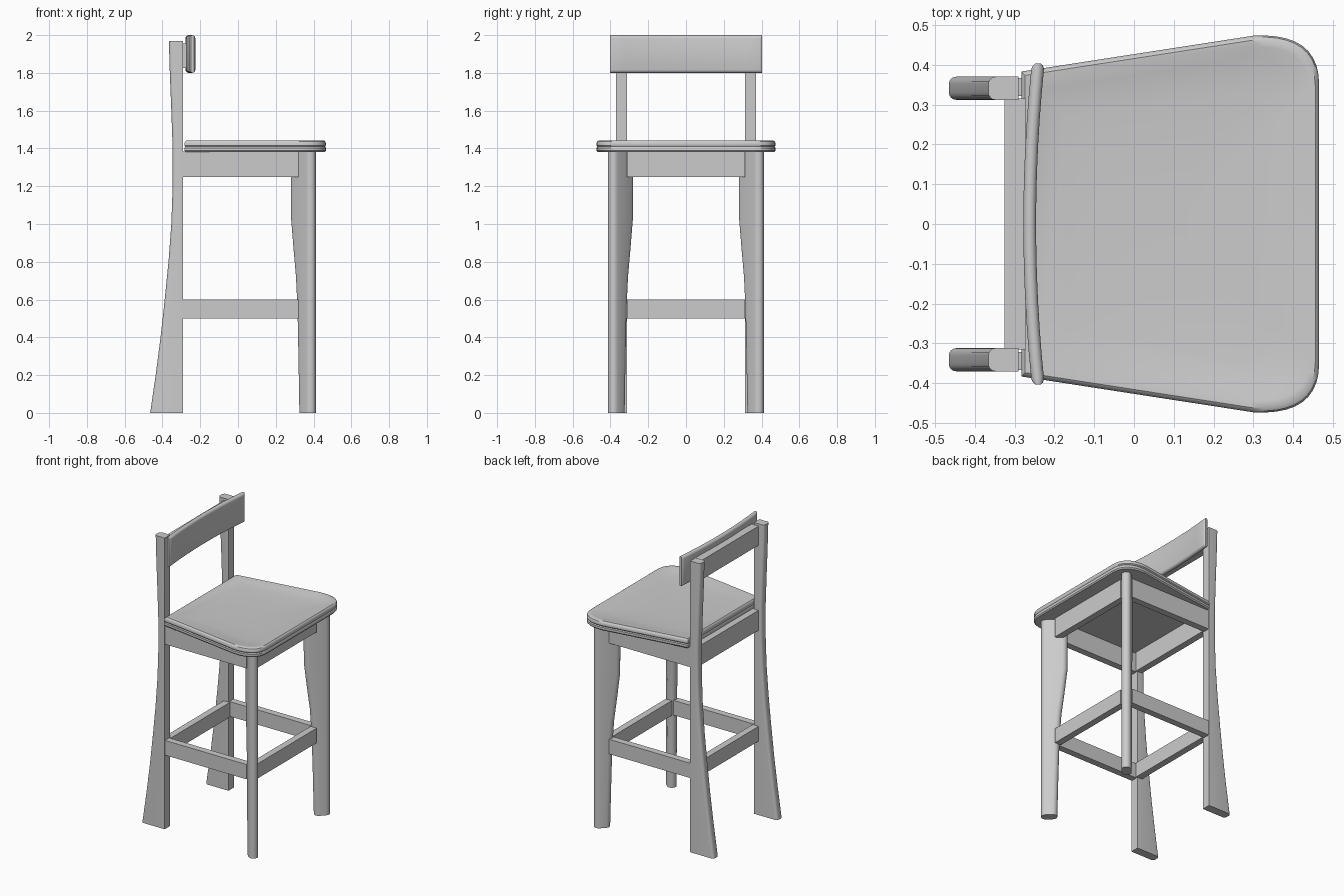
import bpy, bmesh
from math import cos, sin, pi, sqrt, radians

if "Cube" in bpy.data.objects:
    bpy.data.objects.remove(bpy.data.objects["Cube"], do_unlink=True)

grey = bpy.data.materials.new("plain_grey")
grey.use_nodes = True
COLOUR = (0.6, 0.6, 0.6, 1)
grey.diffuse_color = COLOUR
grey.node_tree.nodes["Principled BSDF"].inputs["Base Color"].default_value = COLOUR


def finish(name, bm, smooth=True):
    bmesh.ops.recalc_face_normals(bm, faces=bm.faces)
    mesh = bpy.data.meshes.new(name)
    bm.to_mesh(mesh)
    bm.free()
    mesh.materials.append(grey)
    obj = bpy.data.objects.new(name, mesh)
    bpy.context.collection.objects.link(obj)
    if smooth:
        bpy.ops.object.select_all(action="DESELECT")
        obj.select_set(True)
        bpy.context.view_layer.objects.active = obj
        bpy.ops.object.shade_smooth_by_angle(angle=radians(35))
    return obj


def loft(name, sections):
    """Skin closed sections that share a point count, and cap both ends."""
    bm = bmesh.new()
    rings = [[bm.verts.new(p) for p in s] for s in sections]
    n = len(rings[0])
    for a, b in zip(rings, rings[1:]):
        for i in range(n):
            j = (i + 1) % n
            bm.faces.new((a[i], a[j], b[j], b[i]))
    bm.faces.new(rings[0])
    bm.faces.new(rings[-1])
    return finish(name, bm)


def box(name, x, y, z):
    bm = bmesh.new()
    bmesh.ops.create_cube(bm, size=1)
    for v in bm.verts:
        v.co = [lo + (c + 0.5) * (hi - lo) for c, (lo, hi) in zip(v.co, (x, y, z))]
    return finish(name, bm, False)


def curve_at(table, z):
    """Linear reading of a (height, value) table."""
    for (z0, v0), (z1, v1) in zip(table, table[1:]):
        if z <= z1:
            return v0 + (v1 - v0) * (z - z0) / (z1 - z0)
    return table[-1][1]


# Front legs: flattened round sections set diagonally, swelling inwards
LEG_INNER = [(0, .325), (.3, .32), (.55, .315), (.72, .307), (.88, .293),
             (1.03, .281), (1.25, .28), (1.38, .28)]
R = 0.03


def front_leg_section(z, side):
    tip, d = 0.413 - R, 1 / sqrt(2)
    root = curve_at(LEG_INNER, z) + R
    pts = []
    for centre, start in ((tip, -pi / 2), (root, pi / 2)):
        for k in range(9):
            a = start + pi * k / 8
            u, w = R * cos(a), R * sin(a)
            pts.append((centre + (u - w) * d, side * (centre + (u + w) * d), z))
    return pts


# Back legs: straight front, rounded rear that sweeps out to the floor
LEG_REAR = [(0, -.465), (.2, -.436), (.4, -.41), (.6, -.388), (.8, -.368), (1, -.353),
            (1.2, -.346), (1.4, -.346), (1.6, -.353), (1.8, -.361), (1.97, -.366)]


def back_leg_section(z, side):
    rear, r = curve_at(LEG_REAR, z), 0.018
    pts = [(-.29, side * .312, z), (-.29, side * .37, z)]
    for y, s in ((.37 - r, 1), (.312 + r, -1)):
        for k in range(5):
            a = pi / 8 * (k if s > 0 else 4 - k)
            pts.append((rear + r - r * sin(a), side * (y + s * r * cos(a)), z))
    return pts


for side, label in ((1, "left"), (-1, "right")):
    loft("front_leg_" + label, [front_leg_section(z, side) for z, _ in LEG_INNER])
    loft("back_leg_" + label, [back_leg_section(z, side) for z, _ in LEG_REAR])

# Seat aprons and foot stretchers: the same four-sided frame at two heights
for part, z in (("apron", (1.25, 1.385)), ("stretcher", (.5, .6))):
    box("front_" + part, (.325, .37), (-.312, .312), z)
    box("back_" + part, (-.325, -.28), (-.315, .315), z)
    for side, label in ((1, "left"), (-1, "right")):
        box(f"{part}_{label}", (-.292, .32), sorted((side * .322, side * .367)), z)

# Seat: tapered outline with rounded front corners and a shallow dish
half = [(-.283, .383)]
for k in range(11):
    t = k / 10
    a, b, c = (1 - t) ** 2, 2 * t * (1 - t), t * t
    half.append((a * .30 + b * .462 + c * .465, a * .473 + b * .482 + c * .355))
outline = half + [(x, -y) for x, y in reversed(half)]
RINGS = [(.985, 1.38), (1, 1.388), (1, 1.403), (.99, 1.409), (1, 1.415), (1, 1.428),
         (.992, 1.437), (.975, 1.442), (.94, 1.441), (.88, 1.434), (.7, 1.427),
         (.4, 1.423), (.1, 1.422)]
loft("seat", [[(.09 + (x - .09) * s, y * s, z) for x, y in outline] for s, z in RINGS])

# Backrest: rounded board, bowed towards the rear in the middle
def board_section(y, scale):
    cx, r, half_h = -.262 + .021 * (y / .4) ** 2, .016 * scale, .1
    pts = []
    for s in (1, -1):
        for k in range(7):
            a = pi * k / 6
            pts.append((cx + s * r * cos(a), y, 1.9 + s * (half_h - r + r * sin(a))))
    return pts


stations = [(-.403, .45), (-.398, .8)]
stations += [(-.388 + .776 * k / 12, 1) for k in range(13)]
stations += [(-y, s) for y, s in reversed(stations[:2])]
loft("backrest", [board_section(y, s) for y, s in stations])

# Rail joining the posts behind the backrest
box("top_rail", (-.325, -.272), (-.315, .315), (1.825, 1.955))
